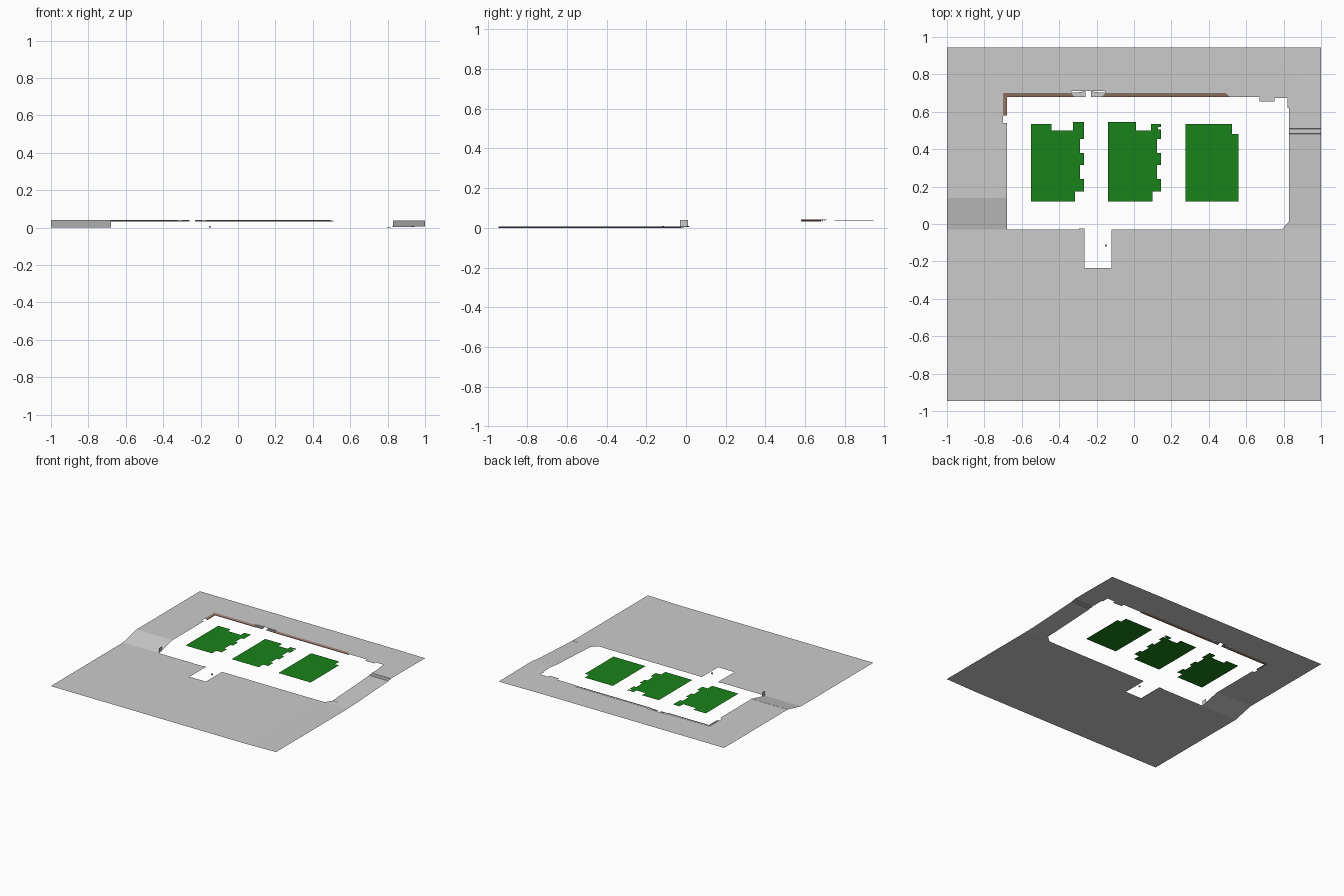
import bpy, bmesh, math

if "Cube" in bpy.data.objects:
    bpy.data.objects.remove(bpy.data.objects["Cube"])

TOP = 0.039          # level of the upper terrace
LOW = 0.006          # slightly raised right edge of the lower ground


def material(name, rgb):
    m = bpy.data.materials.new(name)
    m.diffuse_color = (*rgb, 1)
    m.use_nodes = True
    m.node_tree.nodes["Principled BSDF"].inputs["Base Color"].default_value = m.diffuse_color
    return m


GREEN = material("lawn_green", (0.01, 0.23, 0.01))
BROWN = material("kerb_brown", (0.32, 0.2, 0.15))


def surface(name, polys, height=TOP, mat=None):
    """Open sheet from outlines; height is a number or a function of x, y."""
    bm = bmesh.new()
    for pts in polys:
        vs = []
        for p in pts:
            z = p[2] if len(p) == 3 else (height(*p) if callable(height) else height)
            vs.append(bm.verts.new((p[0], p[1], z)))
        bm.faces.new(vs)
    bmesh.ops.remove_doubles(bm, verts=bm.verts, dist=1e-5)
    for f in bm.faces:
        f.normal_update()
        if f.normal.z < -1e-6:
            f.normal_flip()
    me = bpy.data.meshes.new(name)
    bm.to_mesh(me)
    bm.free()
    ob = bpy.data.objects.new(name, me)
    bpy.context.collection.objects.link(ob)
    if mat:
        me.materials.append(mat)
    return ob


def rect(x0, x1, y0, y1):
    return [(x0, y0), (x1, y0), (x1, y1), (x0, y1)]


# Lower ground with the entrance notch, rising slightly at the right edge
def low_z(x, y):
    return LOW * max(0, (x - 0.72) / 0.28)


surface("lower_ground", [
    [(-1, -0.945), (0.72, -0.945), (0.72, -0.03), (-0.12, -0.03), (-0.12, -0.235),
     (-0.265, -0.235), (-0.265, -0.025), (-0.295, -0.025), (-0.295, -0.03),
     (-0.68, -0.03), (-1, -0.03)],
    [(0.72, -0.945), (1, -0.945), (1, -0.03), (0.79, -0.03), (0.72, -0.03)],
], low_z)
surface("right_corner_ground", [[(0.79, -0.03), (1, -0.03), (1, 0.015), (0.83, 0.015)]],
        lambda x, y: low_z(x, y) + (0.003 if y > 0 else 0))

# Left ramp, its retaining wall and the terrace behind it
surface("left_ramp", [rect(-1, -0.68, -0.03, 0.14)],
        lambda x, y: 0 if y < 0 else 0.04)
surface("left_retaining_wall", [[(-0.68, -0.03, 0), (-0.68, 0.01, 0.006),
                                 (-0.68, 0.01, 0.04), (-0.68, -0.03, 0.04)]])
surface("left_terrace", [[(-1, 0.14), (-0.68, 0.14), (-0.68, 0.54), (-0.7, 0.54),
                          (-0.7, 0.7), (-1, 0.7)]])

# Right ramp: long gentle slope ending in two low steps
profile = [(0.015, 0.007), (0.48, 0.031), (0.483, 0.035), (0.508, 0.035),
           (0.511, TOP), (0.62, TOP)]
surface("right_ramp", [[(0.83, a, za), (1, a, za), (1, b, zb), (0.83, b, zb)]
                       for (a, za), (b, zb) in zip(profile, profile[1:])])
surface("right_terrace", [[(0.83, 0.62), (1, 0.62), (1, 0.7), (0.82, 0.7), (0.82, 0.62)]])

# Back terrace with the gate recess, tilting down to the far right corner
GX = -0.245
surface("back_terrace", [
    [(-1, 0.7), (-0.7, 0.7), (GX - 0.09, 0.7), (GX - 0.09, 0.71), (GX + 0.09, 0.71),
     (GX + 0.09, 0.7), (0.49, 0.7), (0.64, 0.945), (-1, 0.945)],
    [(0.49, 0.7), (0.51, 0.68), (0.67, 0.68), (0.67, 0.655), (0.75, 0.655),
     (0.75, 0.675), (0.82, 0.675), (0.82, 0.7), (1, 0.7), (0.64, 0.945)],
    [(1, 0.7), (1, 0.945), (0.64, 0.945)],
], lambda x, y: 0.036 if x > 0.9 and y > 0.9 else TOP)


# Brown kerb: a low riser and a sloped top along the back and left edge
def kerb(name, inner, outer):
    polys = []
    for i in range(len(inner) - 1):
        a, b, c, d = inner[i], inner[i + 1], outer[i + 1], outer[i]
        polys.append([(*a, 0.036), (*b, 0.036), (*c, 0.041), (*d, 0.041)])
        polys.append([(*a, 0.032), (*b, 0.032), (*b, 0.036), (*a, 0.036)])
    surface(name, polys, mat=BROWN)


kerb("kerb_left", [(-0.68, 0.58), (-0.68, 0.68), (GX - 0.075, 0.68)],
     [(-0.7, 0.58), (-0.7, 0.7), (GX - 0.09, 0.7)])
kerb("kerb_right", [(GX + 0.075, 0.68), (0.51, 0.68)], [(GX + 0.09, 0.7), (0.49, 0.7)])

# Curved stepped wings either side of the gate opening
for side, label in ((-1, "left"), (1, "right")):
    polys = []
    for k in range(3):
        def arc(t, r):
            x = GX + side * (0.015 + 0.075 * t)
            return (x, 0.68 + 0.03 * r / 3 - 0.008 * math.sin(math.pi * t / 2) * (r / 3))
        z = 0.033 + 0.003 * k
        for i in range(6):
            t, u = i / 6, (i + 1) / 6
            a, b, c, d = arc(t, k), arc(u, k), arc(u, k + 1), arc(t, k + 1)
            polys.append([(*a, z), (*b, z), (*c, z), (*d, z)])
            polys.append([(*d, z), (*c, z), (*c, z + 0.003), (*d, z + 0.003)])
    surface("gate_wing_" + label, polys)


# Three green lawns, two with toothed right edges
def teeth(x_in, x_out):
    out = []
    for y0, y1 in ((0.38, 0.455), (0.24, 0.31)):
        out += [(x_in, y1 - 0.0), (x_in, y0), (x_out, y0), (x_out, y0 - 0.065)]
        out[-1] = (x_out, y0 - 0.065)
        if y0 > 0.3:
            out.append((x_in, y0 - 0.065))
    return out


surface("lawn_left", [[(-0.55, 0.12), (-0.55, 0.535), (-0.44, 0.535), (-0.44, 0.5),
                       (-0.325, 0.5), (-0.325, 0.545), (-0.267, 0.545), (-0.267, 0.455)]
                      + teeth(-0.289, -0.267) + [(-0.315, 0.175), (-0.315, 0.12)]], mat=GREEN)
surface("lawn_middle", [[(-0.14, 0.12), (-0.14, 0.545), (0.01, 0.545), (0.01, 0.5),
                         (0.09, 0.5), (0.09, 0.535), (0.145, 0.535), (0.145, 0.518),
                         (0.128, 0.518), (0.128, 0.505), (0.145, 0.505), (0.145, 0.455)]
                        + teeth(0.123, 0.145) + [(0.1, 0.175), (0.1, 0.12)]], mat=GREEN)
surface("lawn_right", [[(0.275, 0.12), (0.275, 0.535), (0.525, 0.535), (0.525, 0.48),
                        (0.56, 0.48), (0.56, 0.12)]], mat=GREEN)

# Small marker post in the entrance notch
bpy.ops.mesh.primitive_cube_add(size=0.01, location=(-0.15, -0.115, 0.005))
bpy.context.object.name = "marker_post"
